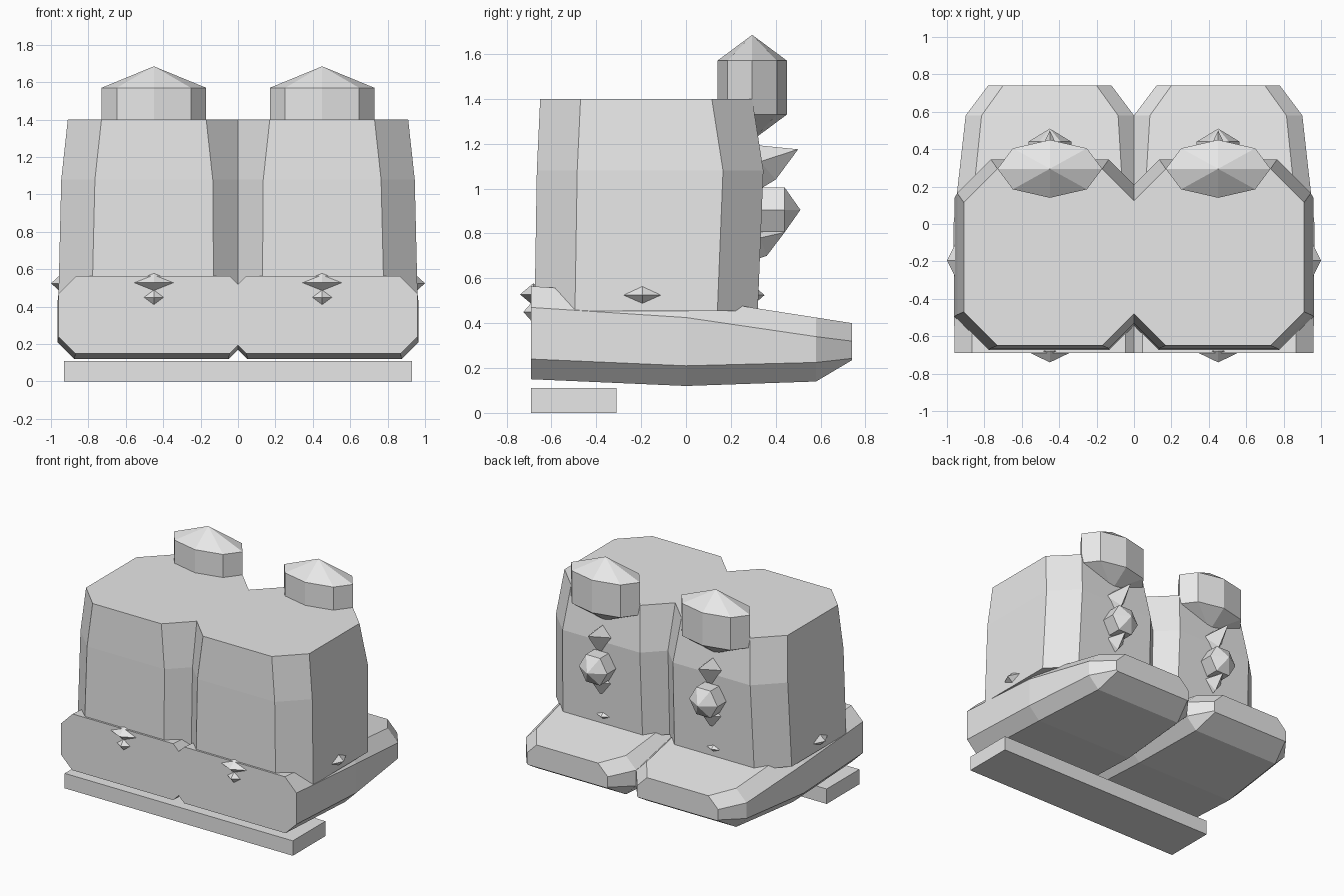
import bpy, bmesh, math
from mathutils import Vector

cube = bpy.data.objects.get("Cube")
if cube:
    bpy.data.objects.remove(cube, do_unlink=True)

grey = bpy.data.materials.new("light grey")
grey.use_nodes = True
grey.diffuse_color = (0.8, 0.8, 0.8, 1)
grey.node_tree.nodes["Principled BSDF"].inputs["Base Color"].default_value = (0.8, 0.8, 0.8, 1)


def finish(name, bm, mirror=True):
    """Turn a bmesh for the left boot into an object mirrored to the right."""
    bmesh.ops.recalc_face_normals(bm, faces=bm.faces)
    # open the halves where they join on the centre plane
    inner = [f for f in bm.faces if all(abs(v.co.x) < 1e-4 for v in f.verts)]
    bmesh.ops.delete(bm, geom=inner, context='FACES')
    mesh = bpy.data.meshes.new(name)
    bm.to_mesh(mesh)
    bm.free()
    mesh.materials.append(grey)
    ob = bpy.data.objects.new(name, mesh)
    bpy.context.collection.objects.link(ob)
    if mirror:
        ob.modifiers.new("Mirror", 'MIRROR')
    return ob


def loft(name, rings):
    bm = bmesh.new()
    loops = [[bm.verts.new(p) for p in ring] for ring in rings]
    for a, b in zip(loops, loops[1:]):
        for i in range(len(a)):
            j = (i + 1) % len(a)
            bm.faces.new((a[i], a[j], b[j], b[i]))
    bm.faces.new(loops[0])
    bm.faces.new(loops[-1])
    return finish(name, bm)


def hull(name, points):
    bm = bmesh.new()
    for p in points:
        bm.verts.new(p)
    bmesh.ops.convex_hull(bm, input=bm.verts)
    bmesh.ops.dissolve_limit(bm, angle_limit=0.01, verts=bm.verts, edges=bm.edges)
    return finish(name, bm)


def stud(name, centre, size):
    """Eight-sided diamond."""
    c = Vector(centre)
    points = []
    for axis in range(3):
        offset = Vector((0, 0, 0))
        offset[axis] = size[axis]
        points += [c + offset, c - offset]
    return hull(name, points)


# Boot shafts: chamfered outlines stacked in height
def shaft_ring(z, outer, inner, front, back, cut):
    return [(0, front + inner, z), (inner, front, z), (outer - cut, front, z),
            (outer, front + cut, z), (outer, back - cut, z),
            (outer - cut, back, z), (inner, back, z), (0, back - inner, z)]


loft("boot_shafts", [
    shaft_ring(0.455, 0.96, 0.13, -0.675, 0.32, 0.18),
    shaft_ring(1.08, 0.945, 0.135, -0.665, 0.345, 0.18),
    shaft_ring(1.4, 0.91, 0.17, -0.65, 0.295, 0.18)])


# Soles: chamfered cross-sections from heel to toe
def sole_ring(y, outer, inner, top, bottom, cut, inner_cut, low_cut):
    low_inner = min(inner_cut, low_cut)
    return [(inner, y, bottom + low_inner), (inner, y, top - inner_cut),
            (inner + inner_cut, y, top), (outer - cut, y, top),
            (outer, y, top - cut), (outer, y, bottom + low_cut),
            (outer - low_cut, y, bottom), (inner + low_inner, y, bottom)]


loft("soles", [
    sole_ring(-0.69, 0.96, 0, 0.565, 0.15, 0.095, 0.045, 0.09),
    sole_ring(0, 0.965, 0, 0.515, 0.12, 0.09, 0.05, 0.09),
    sole_ring(0.58, 0.9, 0, 0.425, 0.14, 0.085, 0.085, 0.085),
    sole_ring(0.74, 0.78, 0.12, 0.4, 0.235, 0.08, 0.08, 0.008)])

# Heel slab
bm = bmesh.new()
bmesh.ops.create_cube(bm, size=1)
for v in bm.verts:
    v.co = (v.co.x * 1.86, v.co.y * 0.38 - 0.5, v.co.z * 0.11 + 0.055)
finish("heel_slab", bm, mirror=False)

# Knobs: stretched octagonal drums with pointed ends
knob = [(0.45, 0.295, 1.45 + s * 0.235) for s in (-1, 1)]
for i in range(8):
    a = i * math.pi / 4
    knob += [(0.45 + 0.28 * math.cos(a), 0.295 + 0.155 * math.sin(a), z)
             for z in (1.33, 1.57)]
hull("knobs", knob)

# Middle buttons: hexagonal with a pointed outer end
button = [(0.45, 0.51, 0.905)]
for i in range(6):
    a = i * math.pi / 3
    button += [(0.45 + 0.115 * math.cos(a), y, 0.905 + 0.115 * math.sin(a))
               for y in (0.3, 0.44)]
hull("middle_buttons", button)

# Spikes above and below the buttons
hull("upper_spikes", [
    (0.45, 0.5, 1.175), (0.45, 0.3, 1.195), (0.53, 0.33, 1.12),
    (0.37, 0.33, 1.12), (0.45, 0.4, 1.04), (0.45, 0.3, 0.98)])
hull("lower_spikes", [
    (0.45, 0.44, 0.805), (0.45, 0.3, 0.84), (0.52, 0.33, 0.78),
    (0.38, 0.33, 0.78), (0.45, 0.36, 0.7), (0.45, 0.3, 0.68)])

# Small studs around the ankle
stud("toe_side_studs", (0.45, 0.31, 0.525), (0.08, 0.04, 0.035))
stud("outer_studs", (0.95, -0.195, 0.525), (0.05, 0.1, 0.045))
stud("heel_studs", (0.45, -0.68, 0.528), (0.125, 0.06, 0.05))
stud("heel_lower_studs", (0.45, -0.685, 0.45), (0.06, 0.04, 0.045))
